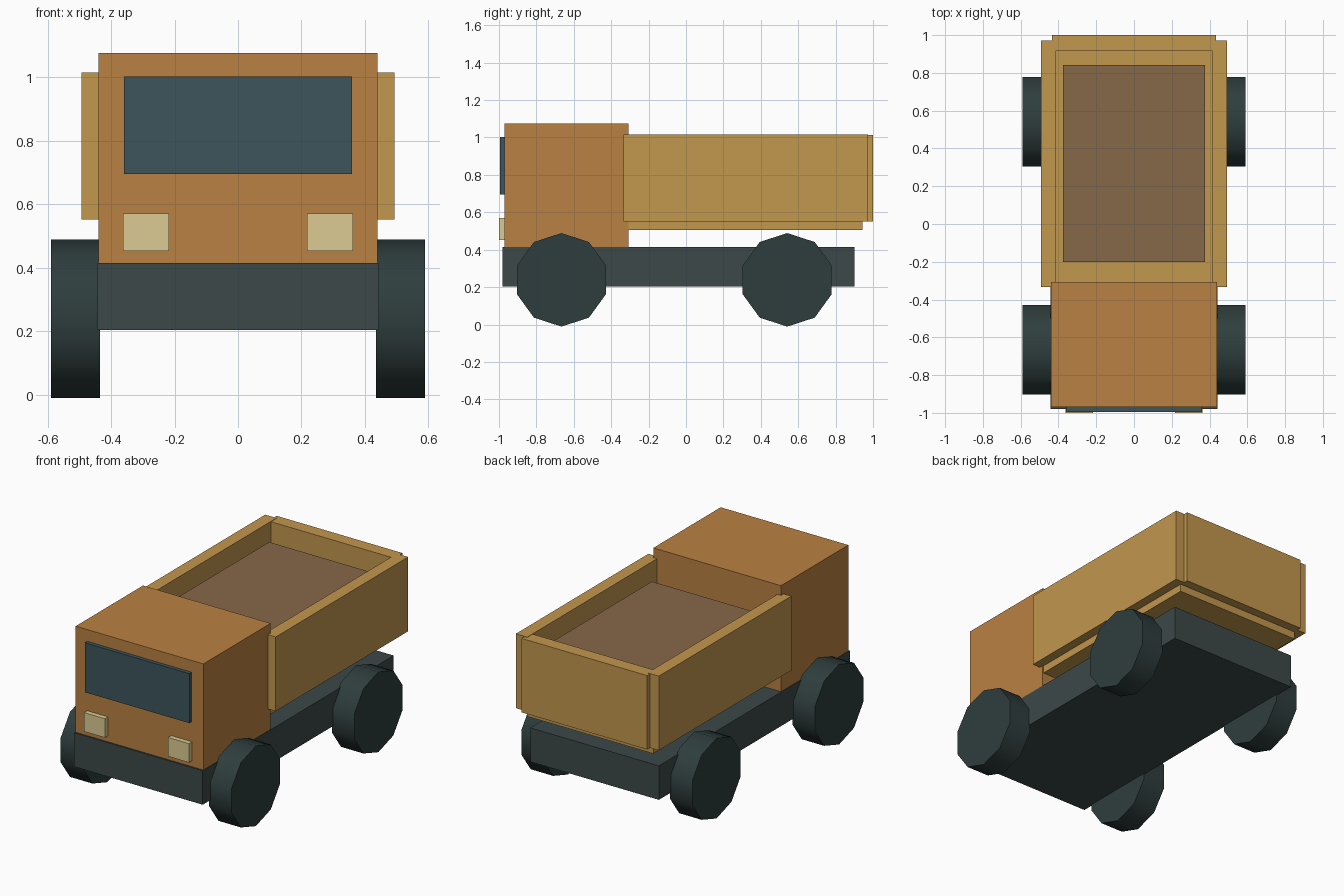
import bpy
from math import pi, radians

if "Cube" in bpy.data.objects:
    bpy.data.objects.remove(bpy.data.objects["Cube"])


def material(name, rgb):
    m = bpy.data.materials.new(name)
    m.diffuse_color = (*rgb, 1)
    m.use_nodes = True
    m.node_tree.nodes["Principled BSDF"].inputs["Base Color"].default_value = m.diffuse_color
    return m


CAB = material("cab_orange", (0.49, 0.22, 0.054))
BED = material("bed_ochre", (0.54, 0.31, 0.076))
FRAME = material("frame_grey", (0.045, 0.065, 0.065))
TYRE = material("tyre_dark", (0.028, 0.047, 0.047))
GLASS = material("glass_blue", (0.045, 0.09, 0.105))
LAMP = material("lamp_cream", (0.72, 0.60, 0.29))
LOAD = material("load_brown", (0.24, 0.14, 0.065))


def box(name, x, y, z, mat):
    """Box from (min, max) ranges on each axis."""
    bpy.ops.mesh.primitive_cube_add(
        size=1, location=[(a + b) / 2 for a, b in (x, y, z)])
    ob = bpy.context.object
    ob.name = name
    ob.scale = [b - a for a, b in (x, y, z)]
    bpy.ops.object.transform_apply(location=False, rotation=False, scale=True)
    ob.data.materials.append(mat)
    return ob


def wheel(name, x, y):
    """Ten-sided wheel standing on a flat facet."""
    bpy.ops.mesh.primitive_cylinder_add(
        vertices=10, radius=0.25, depth=0.155, location=(x, y, 0.239))
    ob = bpy.context.object
    ob.name = name
    # put flats at top and bottom, then lay the axle along x
    ob.rotation_euler = (0, pi / 2, 0)
    bpy.ops.object.transform_apply(location=False, rotation=True, scale=False)
    ob.rotation_euler = (pi / 10, 0, 0)
    bpy.ops.object.transform_apply(location=False, rotation=True, scale=False)
    ob.data.materials.append(TYRE)
    bpy.ops.object.shade_smooth_by_angle(angle=radians(40))


# Chassis and cab
box("chassis", (-0.443, 0.443), (-0.98, 0.90), (0.203, 0.415), FRAME)
box("cab", (-0.44, 0.44), (-0.97, -0.307), (0.41, 1.076), CAB)
box("windscreen", (-0.36, 0.36), (-0.994, -0.96), (0.695, 1.003), GLASS)

# Cargo bed with load
box("bed_floor", (-0.435, 0.435), (-0.307, 0.943), (0.505, 0.56), BED)
box("tailgate", (-0.433, 0.433), (0.917, 1.0), (0.552, 1.013), BED)
box("load", (-0.375, 0.375), (-0.20, 0.843), (0.55, 0.925), LOAD)

# Mirrored parts
for side, s in (("left", -1), ("right", 1)):
    def span(a, b):
        return tuple(sorted((s * a, s * b)))
    box(f"bed_side_{side}", span(0.415, 0.493), (-0.333, 0.972), (0.552, 1.015), BED)
    box(f"headlight_{side}", span(0.218, 0.362), (-1.0, -0.96), (0.452, 0.57), LAMP)
    wheel(f"front_wheel_{side}", s * 0.512, -0.666)
    wheel(f"rear_wheel_{side}", s * 0.512, 0.541)
